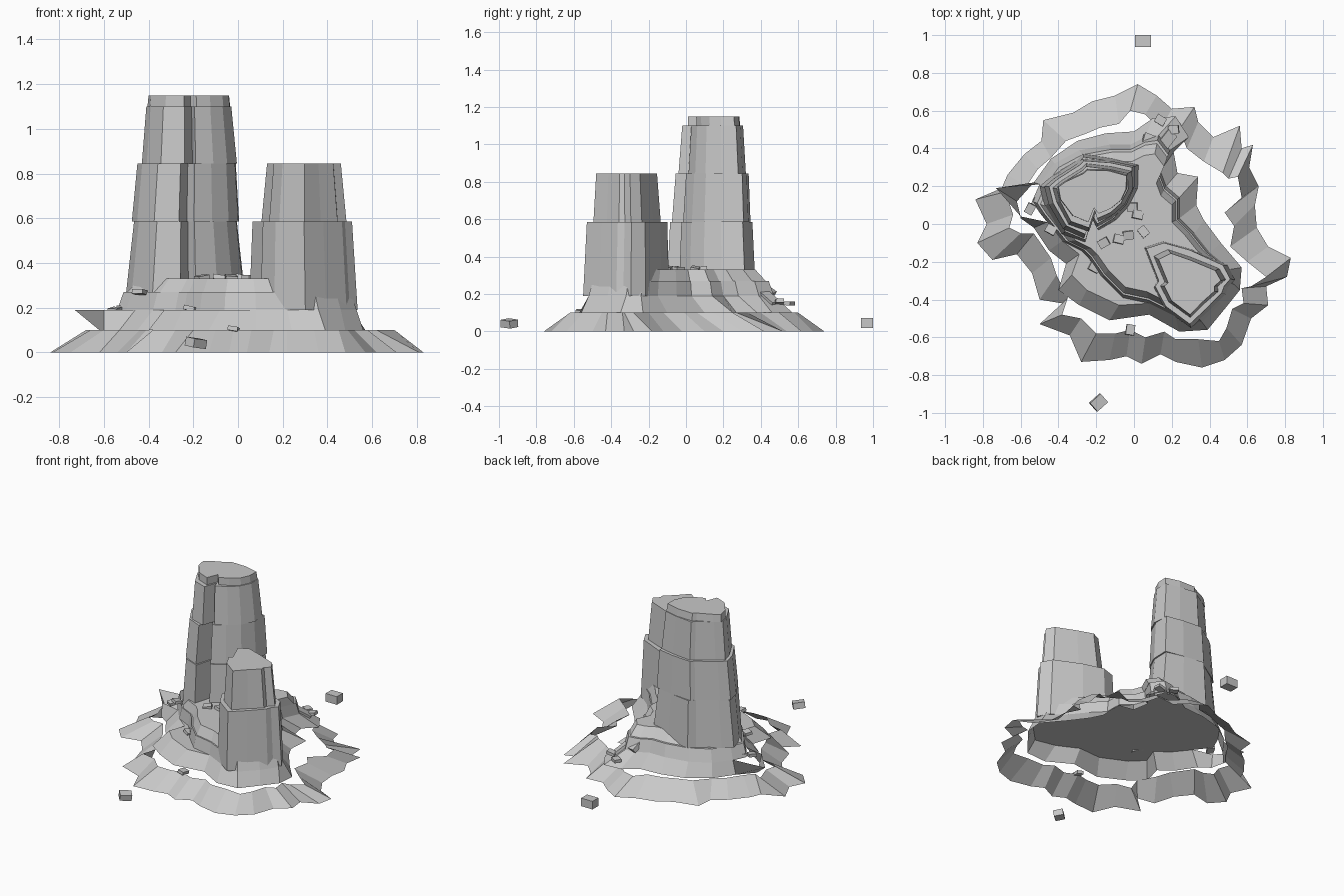
import bpy, bmesh, math, random
from mathutils import Euler, Vector
random.seed(4)

stone = bpy.data.materials.new("grey_stone")
stone.diffuse_color = (0.58, 0.58, 0.58, 1)


def finish(name, bm, solid=True):
    if solid:
        bmesh.ops.recalc_face_normals(bm, faces=bm.faces)
    me = bpy.data.meshes.new(name)
    bm.to_mesh(me)
    bm.free()
    me.materials.append(stone)
    ob = bpy.data.objects.new(name, me)
    bpy.context.collection.objects.link(ob)
    return ob


def loft(name, lower, upper, z0, z1, caps=True):
    """Counter-clockwise outlines joined by a wall, optionally closed."""
    bm = bmesh.new()
    a = [bm.verts.new((x, y, z0)) for x, y in lower]
    b = [bm.verts.new((x, y, z1)) for x, y in upper]
    n = len(a)
    for i in range(n):
        j = (i + 1) % n
        bm.faces.new((a[i], a[j], b[j], b[i]))
    if caps:
        bm.faces.new(b)
        bm.faces.new(a[::-1])
    return finish(name, bm, caps)


def fit(outline, box):
    """Stretch an outline to x0, x1, y0, y1."""
    xs, ys = zip(*outline)
    x0, x1, y0, y1 = box
    return [(x0 + (x - min(xs)) / (max(xs) - min(xs)) * (x1 - x0),
             y0 + (y - min(ys)) / (max(ys) - min(ys)) * (y1 - y0)) for x, y in outline]


def shrink(outline, f, c=(0.02, -0.08)):
    return [(c[0] + (x - c[0]) * f, c[1] + (y - c[1]) * f) for x, y in outline]


# Outer skirt: open sloping band
skirt_foot = [(.83, -.18), (.71, -.12), (.65, -.02), (.64, .10), (.66, .20), (.61, .30), (.63, .42),
              (.57, .40), (.56, .52), (.42, .46), (.34, .54), (.32, .62), (.20, .61), (.12, .68),
              (.02, .74), (-.10, .68), (-.22, .65), (-.32, .59), (-.48, .55), (-.49, .44),
              (-.58, .37), (-.67, .26), (-.70, .19), (-.84, .13), (-.78, 0), (-.83, -.10),
              (-.75, -.19), (-.62, -.16), (-.54, -.26), (-.50, -.40), (-.38, -.42), (-.50, -.53),
              (-.34, -.59), (-.28, -.73), (-.13, -.72), (-.04, -.70), (.04, -.74), (.14, -.69),
              (.22, -.73), (.36, -.76), (.48, -.72), (.57, -.64), (.62, -.50), (.71, -.43),
              (.70, -.33), (.81, -.28)]
skirt_rim = [(.70, -.28), (.60, -.20), (.51, -.12), (.53, -.01), (.48, .06), (.57, .14), (.55, .25),
             (.50, .24), (.47, .27), (.37, .33), (.28, .40), (.24, .50), (.14, .50), (.06, .58),
             (-.02, .60), (-.08, .53), (-.18, .51), (-.25, .48), (-.36, .44), (-.44, .35),
             (-.51, .29), (-.57, .20), (-.62, .14), (-.68, .17), (-.64, .05), (-.66, -.02),
             (-.60, -.05), (-.53, -.05), (-.44, -.18), (-.41, -.27), (-.35, -.39), (-.38, -.48),
             (-.28, -.50), (-.20, -.58), (-.10, -.58), (-.02, -.56), (.06, -.60), (.16, -.57),
             (.22, -.61), (.34, -.61), (.45, -.62), (.49, -.55), (.52, -.45), (.58, -.42),
             (.57, -.34), (.62, -.33)]
loft("outer_skirt", skirt_foot, skirt_rim, 0, .10, caps=False)

# Inner skirt: second open band under the rock shelf
inner_foot = [(.57, -.23), (.46, -.10), (.37, .02), (.33, .10), (.34, .25), (.23, .27), (.21, .38),
              (.29, .46), (.22, .57), (.10, .56), (.0, .49), (-.15, .48), (-.30, .44), (-.44, .345),
              (-.53, .22), (-.62, .12), (-.60, .03), (-.53, -.02), (-.45, -.14), (-.36, -.21),
              (-.40, -.35), (-.29, -.43), (-.13, -.51), (.08, -.48), (.24, -.57), (.39, -.56),
              (.48, -.45), (.56, -.35)]
shelf = [(.51, -.24), (.40, -.15), (.32, -.05), (.24, .03), (.24, .14), (.17, .20), (.14, .28),
         (.19, .39), (.13, .47), (.06, .46), (-.02, .42), (-.13, .42), (-.29, .39), (-.42, .32),
         (-.50, .21), (-.54, .12), (-.50, .06), (-.46, .01), (-.38, -.09), (-.29, -.16),
         (-.33, -.27), (-.25, -.35), (-.08, -.43), (.08, -.42), (.22, -.49), (.36, -.52),
         (.46, -.42), (.53, -.32)]
inner_rim = list(shelf)
inner_rim[15] = (-.73, .19)      # flared spur on the left
inner_rim[16] = (-.60, .04)
loft("inner_skirt", inner_foot, inner_rim, .10, .19, caps=False)
loft("shelf_floor", shelf, shelf, .185, .19)

# Stepped rock shelf, set back behind a ledge at the front left
step = list(shelf)
step[19:23] = [(-.28, -.14), (-.24, -.18), (-.17, -.28), (-.06, -.39)]
loft("shelf_lower", step, shrink(step, .95), .19, .27)
loft("shelf_upper", shrink(step, .92), shrink(step, .82), .27, .33)

# Rock towers, each a stack of tapering tiers
tall = [(-.40, .20), (-.36, .23), (-.26, .28), (-.24, .30), (-.12, .29), (-.02, .27), (-.02, .195),
        (-.055, .13), (-.11, .085), (-.18, .055), (-.20, .09), (-.23, .01), (-.32, .045),
        (-.385, .135)]
short = [(.13, -.185), (.18, -.31), (.16, -.33), (.20, -.41), (.30, -.48), (.365, -.42),
         (.425, -.36), (.43, -.33), (.46, -.30), (.43, -.245), (.30, -.19), (.20, -.155)]
tiers = [
    ("tall_tower_base", tall, .27, .585, (-.50, .03, -.10, .37), (-.465, -.005, -.085, .355)),
    ("tall_tower_lower", tall, .585, .845, (-.475, .005, -.075, .345), (-.45, -.01, -.055, .335)),
    ("tall_tower_upper", tall, .845, 1.10, (-.43, -.005, -.04, .32), (-.41, -.03, -.02, .305)),
    ("tall_tower_cap", tall, 1.10, 1.15, (-.405, -.035, .01, .29), (-.40, -.04, .01, .285)),
    ("short_tower_base", short, .19, .585, (.05, .535, -.55, -.09), (.065, .51, -.53, -.10)),
    ("short_tower_top", short, .585, .845, (.105, .485, -.495, -.135), (.13, .46, -.48, -.155)),
]
for name, outline, z0, z1, low, high in tiers:
    rough = [(x + random.uniform(-.004, .004), y + random.uniform(-.004, .004)) for x, y in outline]
    loft(name, fit(rough, low), fit(rough, high), z0, z1)


def block(name, loc, size, rot):
    bm = bmesh.new()
    bmesh.ops.create_cube(bm, size=1)
    turn = Euler(rot).to_matrix()
    for v in bm.verts:
        v.co = turn @ Vector([v.co[i] * size[i] for i in range(3)]) + Vector(loc)
    finish(name, bm)


# Two loose boulders on the ground
block("back_boulder", (.048, .968, .045), (.085, .064, .055), (0, 0, 0))
block("front_boulder", (-.188, -.945, .043), (.075, .06, .04), (.15, .1, math.radians(42)))

# Small rubble
rubble = [(.02, .05, .335), (-.03, -.06, .335), (-.08, -.08, .335), (-.16, -.10, .335),
          (.05, -.04, .335), (-.01, .09, .335), (-.21, -.23, .195), (-.20, -.19, .20),
          (-.44, -.03, .27), (-.51, .12, .20), (-.02, -.56, .105), (.21, .50, .16),
          (.14, .55, .15), (-.55, .08, .19)]
for i, p in enumerate(rubble):
    block(f"rubble_{i + 1}", p, (.055, .045, .02),
          (random.uniform(-.2, .2), random.uniform(-.2, .2), random.uniform(0, 3)))

# Jagged slabs leaning out of the back slope
slabs = [(.07, .42, .23, 1.3), (.17, .44, .18, .9)]
for i, (x, y, z, a) in enumerate(slabs):
    block(f"leaning_slab_{i + 1}", (x, y, z), (.12, .06, .03), (.2, .6, a))
